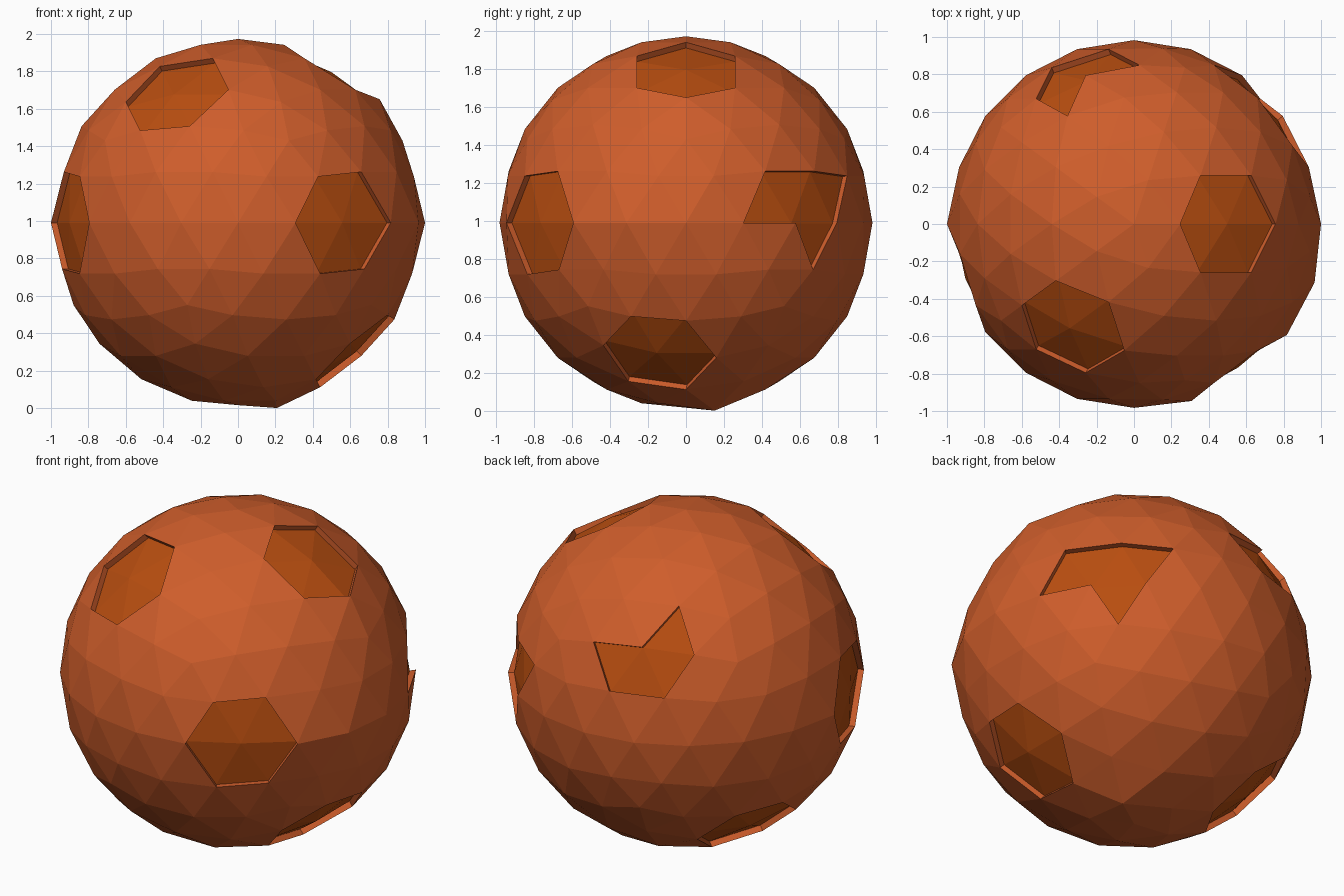
import bpy, bmesh
from mathutils import Vector

if "Cube" in bpy.data.objects:
    bpy.data.objects.remove(bpy.data.objects["Cube"])

RADIUS, DEPTH, CENTRE_Z = 0.983, 0.035, 0.99


def material(name, rgb):
    m = bpy.data.materials.new(name)
    m.diffuse_color = (*rgb, 1)
    m.use_nodes = True
    m.node_tree.nodes["Principled BSDF"].inputs["Base Color"].default_value = m.diffuse_color
    return m


def nearest(items, direction, pos):
    d = Vector(direction).normalized()
    return max(items, key=lambda i: pos(i).normalized().dot(d))


bm = bmesh.new()
bmesh.ops.create_icosphere(bm, subdivisions=3, radius=1.0)


def vert(direction):
    return nearest(bm.verts, direction, lambda v: v.co)


def face(direction):
    return nearest(bm.faces, direction, lambda f: f.calc_center_median())


# Craters: centre vertex, neighbour whose faces are left out, extra face
craters = [
    ((0.526, 0, 0.851), None, None),
    ((-0.362, -0.588, 0.724), None, None),
    ((0.588, -0.809, 0), None, None),
    ((-0.951, -0.309, 0), None, None),
    ((0.67, -0.163, -0.724), None, None),
    ((-0.638, 0.263, -0.724), None, None),
    ((0.809, 0.588, 0), (0.872, 0.435, -0.233), (0.57, 0.787, 0.17)),
    ((-0.263, 0.809, 0.526), (-0.053, 0.688, 0.724), None),
]
regions = []
for centre, skip, extra in craters:
    faces = set(vert(centre).link_faces)
    if skip:
        faces -= set(vert(skip).link_faces)
    if extra:
        faces.add(face(extra))
    regions.append(list(faces))

# Slight unevenness of the ball
bumps = [
    ((1, 0, 0), 1.0), ((-1, 0, 0), 1.0),
    ((0.951, -0.309, 0), 1.015), ((0.809, -0.588, 0), 1.01),
    ((0.309, -0.951, 0), 0.995), ((0.753, 0, 0.658), 1.005),
    ((0.203, 0.147, -0.968), 1.023), ((0, 0, -1), 0.975),
]
raised = [(vert(d), r) for d, r in bumps]
for v in bm.verts:
    v.co = v.co.normalized() * RADIUS
for v, r in raised:
    v.co = v.co.normalized() * r

# Sink each crater floor straight inward
for faces in regions:
    normal = sum((f.calc_center_median() for f in faces), Vector()).normalized()
    out = bmesh.ops.extrude_face_region(bm, geom=faces)["geom"]
    moved = [g for g in out if isinstance(g, bmesh.types.BMVert)]
    bmesh.ops.translate(bm, verts=moved, vec=-normal * DEPTH)
    for g in out:
        if isinstance(g, bmesh.types.BMFace):
            g.material_index = 1
    left = [f for f in faces if f.is_valid]
    if left:
        bmesh.ops.delete(bm, geom=left, context='FACES')

bmesh.ops.recalc_face_normals(bm, faces=bm.faces[:])
bmesh.ops.translate(bm, verts=bm.verts[:], vec=(0, 0, CENTRE_Z))
for f in bm.faces:
    f.smooth = False

mesh = bpy.data.meshes.new("cratered_ball")
bm.to_mesh(mesh)
bm.free()
mesh.materials.append(material("surface_orange", (0.62, 0.11, 0.024)))
mesh.materials.append(material("crater_floor_orange", (0.48, 0.075, 0.005)))
ball = bpy.data.objects.new("cratered_ball", mesh)
bpy.context.collection.objects.link(ball)
